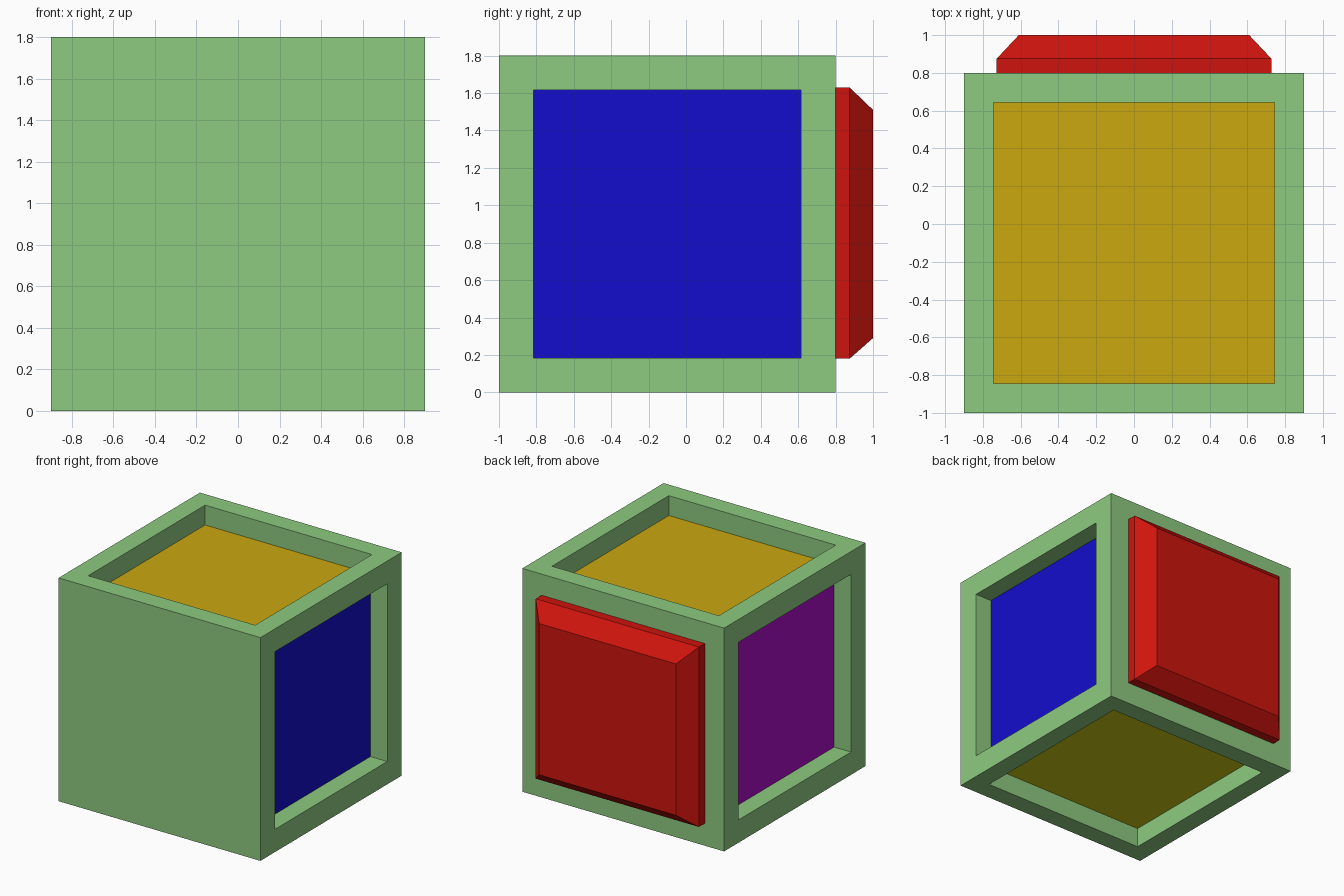
import bpy, bmesh
from mathutils import Vector, Matrix

if "Cube" in bpy.data.objects:
    bpy.data.objects.remove(bpy.data.objects["Cube"])


def material(name, rgb):
    # display colour (0-255) to linear
    m = bpy.data.materials.new(name)
    m.diffuse_color = [(c / 255 / 12.92 if c < 11 else ((c / 255 + 0.055) / 1.055) ** 2.4) for c in rgb] + [1]
    m.use_nodes = True
    m.node_tree.nodes["Principled BSDF"].inputs["Base Color"].default_value = m.diffuse_color
    return m


def finish(bm, name, mats):
    bmesh.ops.recalc_face_normals(bm, faces=bm.faces)
    mesh = bpy.data.meshes.new(name)
    bm.to_mesh(mesh)
    bm.free()
    for m in mats:
        mesh.materials.append(m)
    ob = bpy.data.objects.new(name, mesh)
    bpy.context.collection.objects.link(ob)
    return ob


def face_towards(bm, direction):
    return max(bm.faces, key=lambda f: f.calc_center_median().dot(direction))


SIZE = 1.8
CENTRE = Vector((0, -0.1, 0.9))

# Cube body with a coloured recess in four sides: direction, border, depth, colour
recesses = [
    ((1, 0, 0), 0.26, 0.15, material("blue", (20, 13, 204))),
    ((-1, 0, 0), 0.26, 0.15, material("purple", (174, 14, 200))),
    ((0, 0, 1), 0.22, 0.16, material("gold", (202, 168, 16))),
    ((0, 0, -1), 0.22, 0.16, material("yellow", (204, 200, 18))),
]
bm = bmesh.new()
bmesh.ops.create_cube(bm, size=SIZE)
for i, (axis, border, depth, mat) in enumerate(recesses, 1):
    axis = Vector(axis)
    panel = face_towards(bm, axis)
    bmesh.ops.inset_region(bm, faces=[panel], thickness=border)
    floor = bmesh.ops.extrude_discrete_faces(bm, faces=[panel])["faces"][0]
    bmesh.ops.translate(bm, verts=floor.verts, vec=-axis * depth)
    floor.material_index = i
bmesh.ops.translate(bm, verts=bm.verts, vec=CENTRE)
finish(bm, "cube_body", [material("green", (141, 202, 128))] + [r[3] for r in recesses])

# Raised back panel with a sloped rim
bm = bmesh.new()
bmesh.ops.create_cube(bm, size=1, matrix=Matrix.Translation((0, 0.8375, 0.905))
                      @ Matrix.Diagonal((1.455, 0.075, 1.45, 1)))
back = Vector((0, 1, 0))
cap = bmesh.ops.extrude_discrete_faces(bm, faces=[face_towards(bm, back)])["faces"][0]
for v in cap.verts:
    v.co.x *= 0.61 / 0.7275
    v.co.z = 0.9 + (v.co.z - 0.905) * 0.61 / 0.725
    v.co.y = 1.0
finish(bm, "back_panel", [material("red", (206, 20, 13))])
